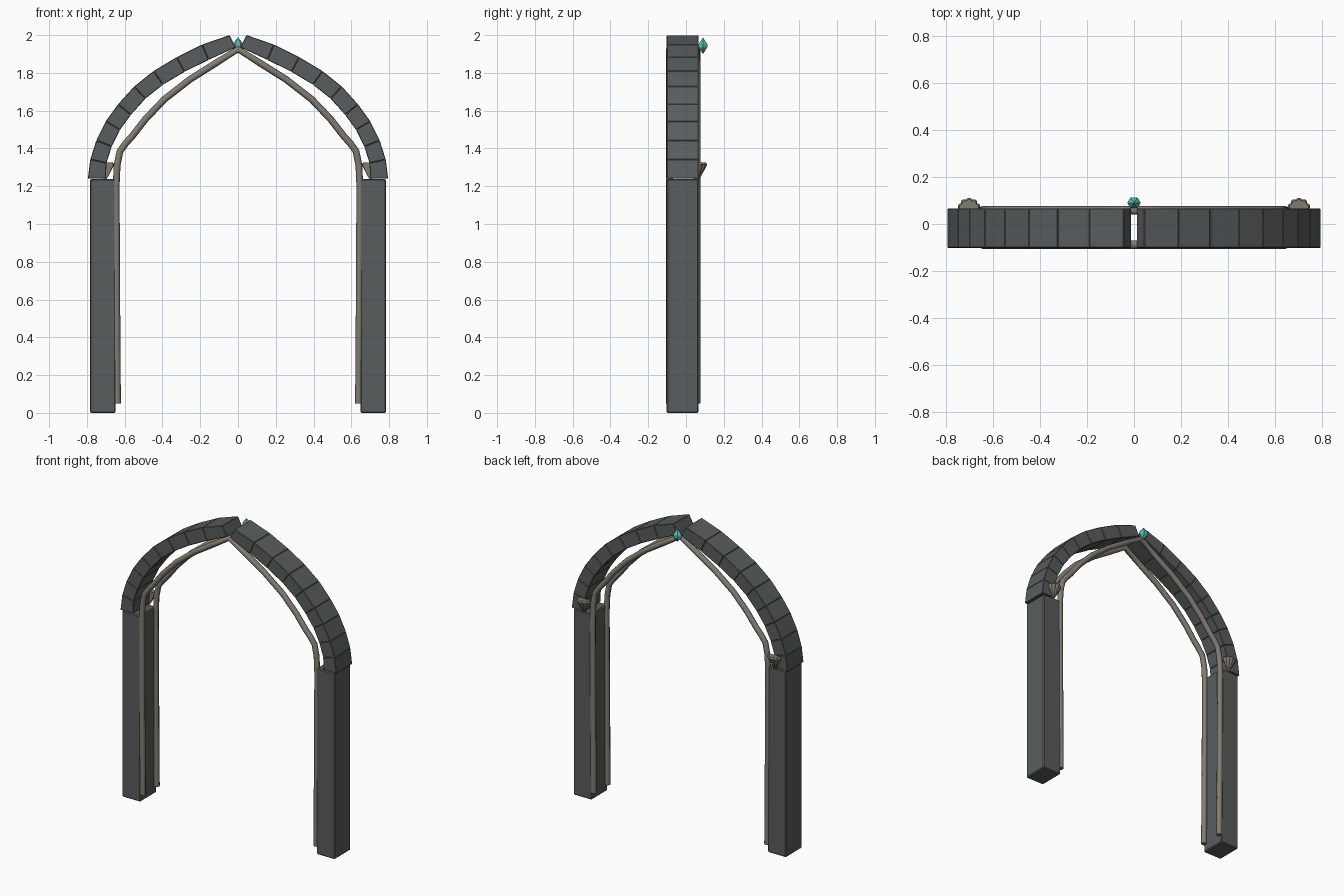
import bpy, bmesh, math
from mathutils import Vector

if "Cube" in bpy.data.objects:
    bpy.data.objects.remove(bpy.data.objects["Cube"])


def material(name, color):
    m = bpy.data.materials.new(name)
    m.diffuse_color = (*color, 1)
    m.use_nodes = True
    m.node_tree.nodes["Principled BSDF"].inputs["Base Color"].default_value = m.diffuse_color
    return m


STONE = material("dark_stone", (0.10, 0.11, 0.11))
TRIM = material("warm_trim", (0.22, 0.20, 0.17))
TEAL = material("teal_crystal", (0.12, 0.48, 0.45))
Y0, Y1 = -0.102, 0.067


def make(name, bm, mat, bevel=0):
    bmesh.ops.recalc_face_normals(bm, faces=bm.faces)
    me = bpy.data.meshes.new(name)
    bm.to_mesh(me)
    bm.free()
    me.materials.append(mat)
    ob = bpy.data.objects.new(name, me)
    bpy.context.collection.objects.link(ob)
    if bevel:
        b = ob.modifiers.new("bevel", 'BEVEL')
        b.width = bevel
        b.segments = 1
    return ob


def prism(bm, outline):
    """Extrude an x-z outline through the depth of the arch."""
    a = [bm.verts.new((x, Y0, z)) for x, z in outline]
    b = [bm.verts.new((x, Y1, z)) for x, z in outline]
    bm.faces.new(a)
    bm.faces.new(b[::-1])
    n = len(a)
    for i in range(n):
        bm.faces.new((a[i], b[i], b[(i + 1) % n], a[(i + 1) % n]))


# Outer joints of the wedge stones, from the springing to the apex
outer = [Vector(p) for p in ((0.795, 1.24), (0.782, 1.342), (0.75, 1.443), (0.70, 1.544),
                             (0.635, 1.634), (0.55, 1.728), (0.447, 1.81), (0.325, 1.883),
                             (0.19, 1.95), (0.045, 2.0))]
inner = []
for i, p in enumerate(outer):
    d = (outer[min(i + 1, 9)] - outer[max(i - 1, 0)]).normalized()
    inner.append(p + Vector((-d.y, d.x)) * 0.088 if i else Vector((0.70, 1.24)))
inner[9] = Vector((0.012, 1.935))

# Trim path for one side
path = [(0.638, 0.05), (0.642, 0.6), (0.645, 1.2), (0.640, 1.31), (0.625, 1.385), (0.592, 1.43),
        (0.56, 1.465), (0.49, 1.555), (0.39, 1.66), (0.255, 1.765), (0.12, 1.85), (0, 1.925)]

for s, side in ((-1, "left"), (1, "right")):
    # Pillar
    bm = bmesh.new()
    prism(bm, [(s * 0.783, 0), (s * 0.648, 0), (s * 0.648, 1.238), (s * 0.783, 1.238)])
    make("pillar_" + side, bm, STONE, 0.006)

    # Wedge stones
    bm = bmesh.new()
    for i in range(9):
        prism(bm, [(s * p.x, p.y) for p in (outer[i], outer[i + 1], inner[i + 1], inner[i])])
    make("arch_stones_" + side, bm, STONE, 0.003)

    # Scalloped fan ornament on the back, tapering to a point below
    bm = bmesh.new()
    rings = []
    steps = 40
    for t, z in ((0.08, 1.23), (0.45, 1.263), (0.85, 1.30), (1.0, 1.315), (0.85, 1.325)):
        ring = []
        for k in range(steps + 1):
            a = math.pi * k / steps
            r = 0.86 + 0.14 * abs(math.sin(a * 5))
            ring.append(bm.verts.new((s * 0.703 + 0.05 * t * r * math.cos(a),
                                      0.064 + 0.048 * t * r * math.sin(a), z)))
        rings.append(ring)
    for a, b in zip(rings, rings[1:]):
        for k in range(steps):
            bm.faces.new((a[k], a[k + 1], b[k + 1], b[k]))
    bm.faces.new(rings[0])
    bm.faces.new(rings[-1])
    bm.faces.new([r[0] for r in rings] + [r[-1] for r in reversed(rings)])
    make("fan_ornament_" + side, bm, TRIM)

# Round trim along the inside, front and back
for y, side in ((-0.088, "front"), (0.058, "back")):
    cu = bpy.data.curves.new("trim_" + side, 'CURVE')
    cu.dimensions = '3D'
    cu.bevel_depth = 0.018
    cu.bevel_resolution = 2
    cu.use_fill_caps = True
    pts = [(-x, z) for x, z in path] + path[-2::-1]
    sp = cu.splines.new('POLY')
    sp.points.add(len(pts) - 1)
    for q, (x, z) in zip(sp.points, pts):
        q.co = (x, y, z, 1)
        q.radius = 1
    sp.use_smooth = True
    cu.materials.append(TRIM)
    bpy.context.collection.objects.link(bpy.data.objects.new("trim_" + side, cu))

# Crystal at the apex
bm = bmesh.new()
mid = [[bm.verts.new((0.029 * math.cos(k * math.pi / 3), 0.09 + 0.026 * math.sin(k * math.pi / 3), z))
        for k in range(6)] for z in (1.935, 1.953)]
tip, foot = bm.verts.new((0, 0.09, 1.988)), bm.verts.new((0, 0.09, 1.9))
for k in range(6):
    j = (k + 1) % 6
    bm.faces.new((mid[0][k], mid[0][j], mid[1][j], mid[1][k]))
    bm.faces.new((mid[1][k], mid[1][j], tip))
    bm.faces.new((mid[0][j], mid[0][k], foot))
make("apex_crystal", bm, TEAL)
